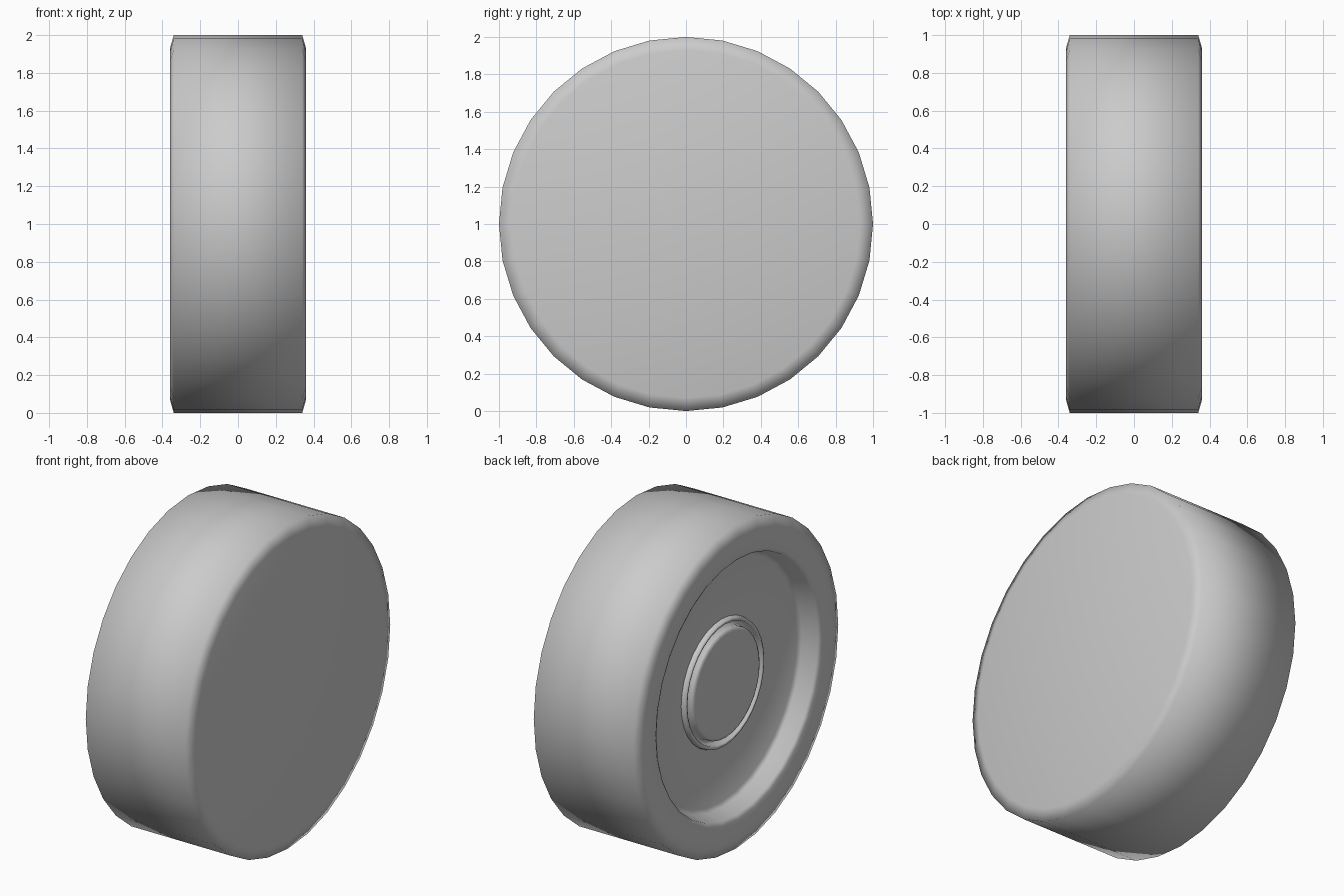
import bpy, bmesh, math

if "Cube" in bpy.data.objects:
    bpy.data.objects.remove(bpy.data.objects["Cube"])

SEGMENTS = 32
AXLE_HEIGHT = 1.0


def lathe(name, profile, cap_start=False, cap_end=False):
    """Revolve (x, radius) points around the x-axis axle."""
    bm = bmesh.new()
    rings = []
    for x, r in profile:
        ring = []
        for i in range(SEGMENTS):
            a = 2 * math.pi * i / SEGMENTS
            ring.append(bm.verts.new((x, r * math.cos(a), r * math.sin(a))))
        rings.append(ring)
    for a, b in zip(rings, rings[1:]):
        for i in range(SEGMENTS):
            j = (i + 1) % SEGMENTS
            bm.faces.new((a[i], b[i], b[j], a[j]))
    if cap_start:
        bm.faces.new(rings[0])
    if cap_end:
        bm.faces.new(rings[-1][::-1])
    for f in bm.faces:
        f.smooth = True
    # profiles run from the +x side to the -x side, so faces point outwards
    bm.normal_update()
    mesh = bpy.data.meshes.new(name)
    bm.to_mesh(mesh)
    bm.free()
    obj = bpy.data.objects.new(name, mesh)
    obj.location.z = AXLE_HEIGHT
    bpy.context.collection.objects.link(obj)
    return obj


# Tyre with a flat +x face and a dished -x face
lathe("tyre", [
    (0.36, 0.93), (0.34, 1.0), (-0.34, 1.0), (-0.36, 0.93),
    (-0.36, 0.81), (-0.348, 0.787), (-0.255, 0.765), (-0.24, 0.74),
    (-0.24, 0.39),
], cap_start=True)

# Raised ring, groove and centre disc of the hub
lathe("hub", [
    (-0.24, 0.39), (-0.265, 0.385), (-0.27, 0.375), (-0.265, 0.365),
    (-0.225, 0.36), (-0.225, 0.338), (-0.27, 0.333), (-0.28, 0.315),
    (-0.28, 0.30),
], cap_end=True)
